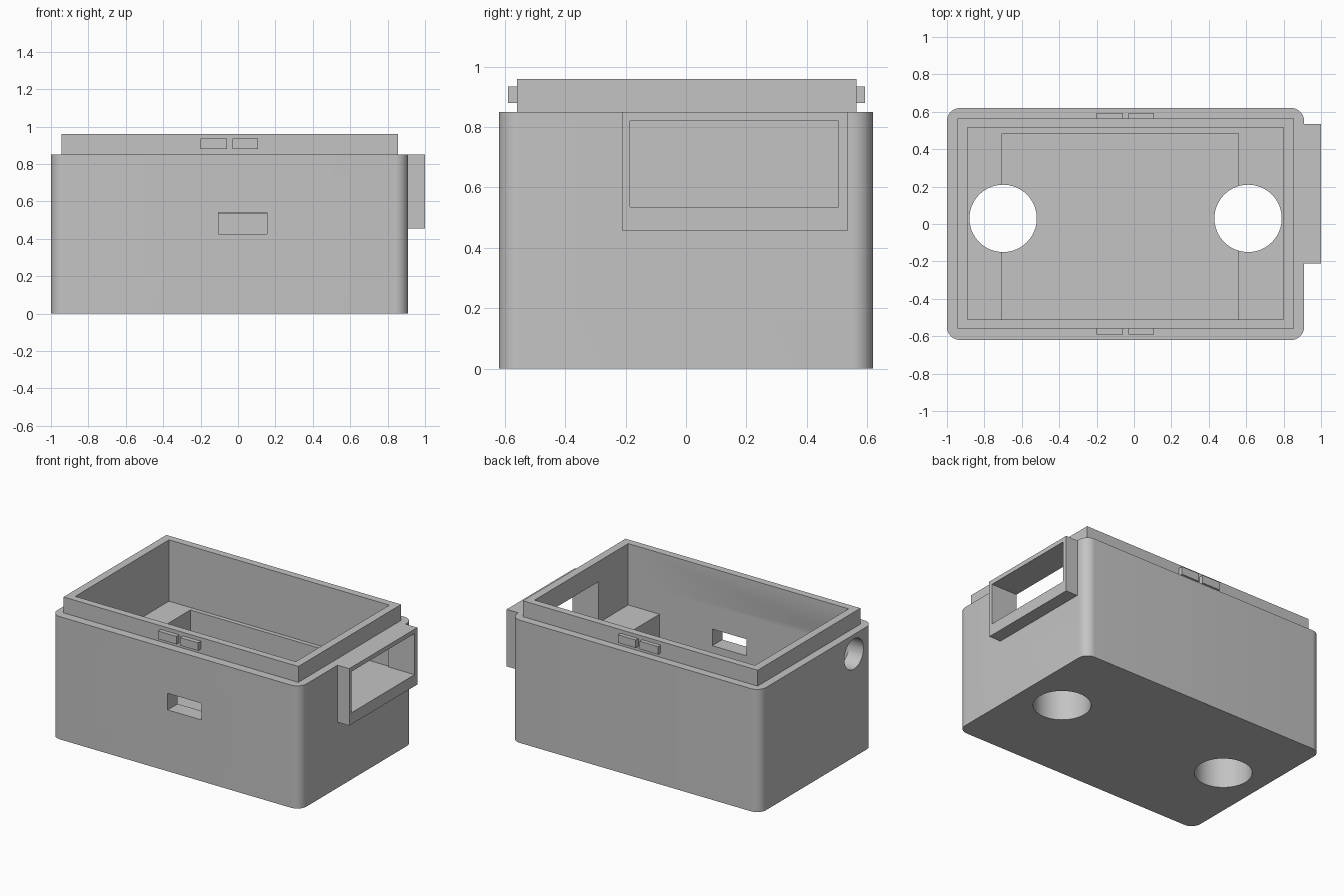
import bpy, bmesh, math
from mathutils import Matrix, Vector

if "Cube" in bpy.data.objects:
    bpy.data.objects.remove(bpy.data.objects["Cube"], do_unlink=True)

grey = bpy.data.materials.new("plain_grey")
grey.use_nodes = True
colour = (0.55, 0.55, 0.55, 1)
grey.diffuse_color = colour
grey.node_tree.nodes["Principled BSDF"].inputs["Base Color"].default_value = colour


def finish(name, bm):
    mesh = bpy.data.meshes.new(name)
    bm.to_mesh(mesh)
    bm.free()
    mesh.materials.append(grey)
    obj = bpy.data.objects.new(name, mesh)
    bpy.context.collection.objects.link(obj)
    return obj


def box(name, xs, ys, zs, radius=0):
    """Box from ranges, with optional rounded upright corners."""
    bm = bmesh.new()
    bmesh.ops.create_cube(bm, size=1)
    for v in bm.verts:
        v.co = Vector([(r[0] + r[1]) / 2 + c * (r[1] - r[0])
                       for r, c in zip((xs, ys, zs), v.co)])
    if radius:
        upright = [e for e in bm.edges
                   if abs(e.verts[0].co.z - e.verts[1].co.z) > 0.1]
        bmesh.ops.bevel(bm, geom=upright, offset=radius, segments=10,
                        profile=0.5, affect='EDGES')
    return finish(name, bm)


def cylinder(name, centre, radius, depth, axis='Z'):
    bm = bmesh.new()
    turn = Matrix.Rotation(math.pi / 2, 4, 'Y') if axis == 'X' else Matrix()
    bmesh.ops.create_cone(bm, cap_ends=True, segments=64, radius1=radius,
                          radius2=radius, depth=depth,
                          matrix=Matrix.Translation(centre) @ turn)
    return finish(name, bm)


def combine(target, other, operation):
    """Apply a boolean and discard the helper."""
    other.hide_render = True
    mod = target.modifiers.new(operation.lower(), 'BOOLEAN')
    mod.operation = operation
    mod.solver = 'EXACT'
    mod.object = other
    bpy.context.view_layer.objects.active = target
    bpy.ops.object.modifier_apply(modifier=mod.name)
    bpy.data.objects.remove(other, do_unlink=True)


# Main shell with raised lip and side port frame
shell = box("box_shell", (-1, 0.91), (-0.62, 0.62), (0, 0.85), 0.07)
combine(shell, box("lip", (-0.945, 0.855), (-0.56, 0.565), (0.7, 0.96)), 'UNION')
combine(shell, box("port_frame", (0.88, 1), (-0.21, 0.535), (0.455, 0.85)), 'UNION')

# Upper cavity, leaving a shelf at each end, and the deeper middle pocket
shelf, floor = 0.535, 0.27
combine(shell, box("cavity", (-0.89, 0.80), (-0.51, 0.515), (shelf, 1.1)), 'DIFFERENCE')
combine(shell, box("pocket", (-0.705, 0.56), (-0.51, 0.485), (floor, 0.7)), 'DIFFERENCE')

# Side window through the frame, and front slot
combine(shell, box("window", (0.7, 1.1), (-0.185, 0.505), (shelf, 0.82)), 'DIFFERENCE')
combine(shell, box("slot", (-0.105, 0.155), (-0.7, -0.4), (0.425, 0.54)), 'DIFFERENCE')

# Two round holes in the base and a cable hole in the other end
for x in (-0.70, 0.61):
    combine(shell, cylinder("base_hole", (x, 0.03, 0.3), 0.18, 0.9), 'DIFFERENCE')
combine(shell, cylinder("cable_hole", (-0.95, -0.41, 0.715), 0.105, 0.3, 'X'), 'DIFFERENCE')

# Smooth rounded corners and hole walls
bpy.ops.object.select_all(action='DESELECT')
shell.select_set(True)
bpy.context.view_layer.objects.active = shell
bpy.ops.object.shade_smooth_by_angle(angle=math.radians(30))

# Pairs of snap tabs on the front and back of the lip
for side, ys in (("front", (-0.59, -0.55)), ("back", (0.555, 0.593))):
    for n, xs in enumerate(((-0.2, -0.06), (-0.03, 0.107))):
        box(f"{side}_snap_tab_{n + 1}", xs, ys, (0.88, 0.935))
